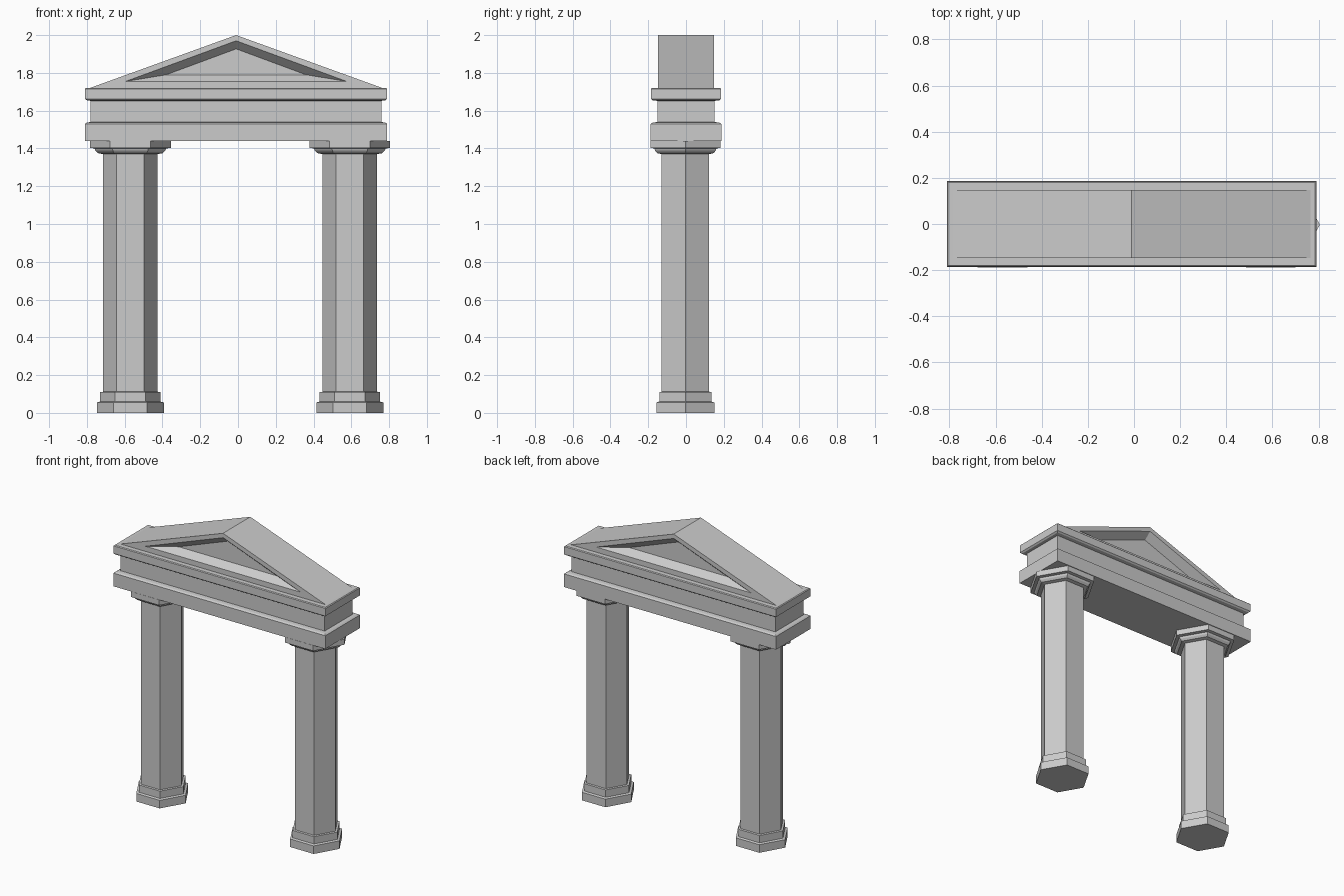
import bpy, bmesh
from math import cos, sin, pi

if "Cube" in bpy.data.objects:
    bpy.data.objects.remove(bpy.data.objects["Cube"])


def loft(name, rings):
    """Skin a list of equal-length point rings and cap both ends."""
    bm = bmesh.new()
    loops = [[bm.verts.new(p) for p in r] for r in rings]
    n = len(loops[0])
    for a, b in zip(loops, loops[1:]):
        for i in range(n):
            j = (i + 1) % n
            bm.faces.new((a[i], a[j], b[j], b[i]))
    bm.faces.new(loops[0])
    bm.faces.new(loops[-1])
    bmesh.ops.recalc_face_normals(bm, faces=bm.faces)
    mesh = bpy.data.meshes.new(name)
    bm.to_mesh(mesh)
    bm.free()
    ob = bpy.data.objects.new(name, mesh)
    bpy.context.collection.objects.link(ob)
    return ob


def hexagon(cx, r, z):
    return [(cx + r * cos(i * pi / 3), -0.003 + r * sin(i * pi / 3), z) for i in range(6)]


def rect(hx, hy, z):
    return [(-0.01 + sx * hx, sy * hy, z) for sx, sy in ((-1, -1), (1, -1), (1, 1), (-1, 1))]


def triangle(half, base, apex, y):
    return [(-0.01 - half, y, base), (-0.01 + half, y, base), (-0.01, y, apex)]


# Hexagonal columns: stepped base, shaft, flared capital (radius, z)
column = [(0.177, 0), (0.177, 0.055), (0.160, 0.06), (0.160, 0.11), (0.145, 0.112),
          (0.145, 1.37), (0.172, 1.375), (0.185, 1.388), (0.190, 1.40),
          (0.214, 1.403), (0.214, 1.44)]
for name, cx in (("left_column", -0.57), ("right_column", 0.592)):
    loft(name, [hexagon(cx, r, z) for r, z in column])

# Entablature: lower beam, recessed frieze, cornice (half x, half y, z)
beam = [(0.80, 0.187, 1.44), (0.80, 0.187, 1.53), (0.79, 0.176, 1.537), (0.77, 0.151, 1.54),
        (0.77, 0.151, 1.652), (0.79, 0.176, 1.655), (0.80, 0.185, 1.663),
        (0.80, 0.185, 1.715), (0.795, 0.18, 1.72)]
loft("entablature", [rect(*p) for p in beam])

# Pediment with a recessed triangular panel on both faces
outer, opening, panel = (0.78, 1.718, 2.0), (0.585, 1.755, 1.97), (0.37, 1.79, 1.927)
loft("pediment", [triangle(*t, y) for t, y in (
    (panel, -0.097), (opening, -0.147), (outer, -0.147),
    (outer, 0.147), (opening, 0.147), (panel, 0.097))])
